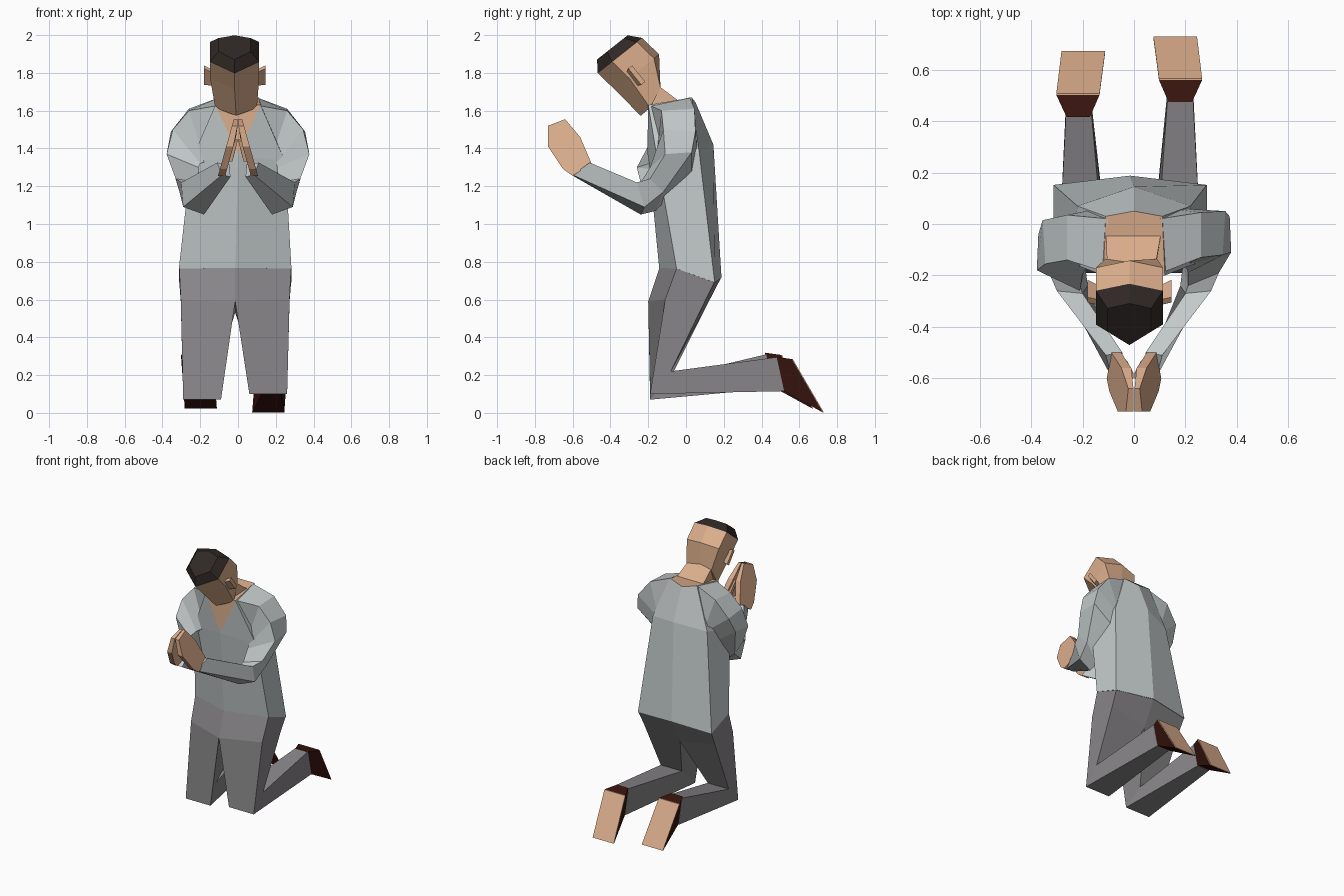
import bpy, bmesh
from mathutils import Vector

if "Cube" in bpy.data.objects:
    bpy.data.objects.remove(bpy.data.objects["Cube"])


def material(name, rgb):
    m = bpy.data.materials.new(name)
    m.diffuse_color = (*rgb, 1)
    m.use_nodes = True
    m.node_tree.nodes["Principled BSDF"].inputs["Base Color"].default_value = m.diffuse_color
    return m


SHIRT = material("shirt_cloth", (0.54, 0.58, 0.58))
PANTS = material("trouser_cloth", (0.25, 0.24, 0.25))
SKIN = material("skin", (0.71, 0.42, 0.26))
HAIR = material("hair", (0.030, 0.022, 0.019))
SHOE = material("shoe_leather", (0.040, 0.007, 0.004))


def loft(name, rings, mat, start=True, end=True):
    """Flat-faced skin through rings that all have the same point count."""
    bm = bmesh.new()
    vs = [[bm.verts.new(p) for p in r] for r in rings]
    n = len(rings[0])
    for a, b in zip(vs, vs[1:]):
        for i in range(n):
            j = (i + 1) % n
            bm.faces.new((a[i], a[j], b[j], b[i]))
    if start:
        bm.faces.new(vs[0])
    if end and len(vs) > 1:
        bm.faces.new(vs[-1])
    bmesh.ops.recalc_face_normals(bm, faces=bm.faces)
    me = bpy.data.meshes.new(name)
    bm.to_mesh(me)
    bm.free()
    me.materials.append(mat)
    bpy.context.collection.objects.link(bpy.data.objects.new(name, me))


def place(rings, side, off=(0, 0, 0)):
    """Mirror rings to one side of the body, then shift them."""
    return [[(side * x + off[0], y + off[1], z + off[2]) for x, y, z in r] for r in rings]


def body_ring(front, side, back, spine, dx=0):
    """Six points: front centre, side, back corner, spine, and the mirrored pair."""
    pts = [(0, *front), side, back, (0, *spine)]
    pts += [(-p[0], p[1], p[2]) for p in (back, side)]
    return [(x + dx, y, z) for x, y, z in pts]


# Shirt torso, open at the collar
hem = body_ring((-.142, .768), (.298, -.05, .764), (.298, .152, .69), (.188, .714), -.015)
chest = body_ring((-.20, 1.36), (.25, -.15, 1.33), (.22, .07, 1.38), (.145, 1.42))
collar = body_ring((-.205, 1.37), (.12, -.20, 1.63), (.11, .03, 1.67), (.05, 1.645))
loft("shirt_torso", [hem, chest, collar], SHIRT, end=False)

# Bare skin in the V of the collar
loft("chest_skin", [[collar[i] for i in (0, 5, 1)]], SKIN)
loft("collar_skin", [collar[1:]], SKIN)

# Sleeves: outer back, outer front, inner front, inner back
ARM = [
    [(.10, .02, 1.67), (.12, -.185, 1.625), (.14, -.13, 1.35), (.14, .06, 1.40)],
    [(.26, .045, 1.61), (.26, -.13, 1.60), (.17, -.14, 1.33), (.19, .06, 1.40)],
    [(.355, .05, 1.49), (.345, -.12, 1.50), (.20, -.16, 1.32), (.21, .05, 1.38)],
    [(.372, .03, 1.38), (.378, -.11, 1.37), (.21, -.19, 1.30), (.22, .03, 1.27)],
    [(.31, -.12, 1.17), (.33, -.19, 1.24), (.21, -.24, 1.22), (.19, -.16, 1.07)],
    [(.29, -.22, 1.09), (.30, -.26, 1.22), (.20, -.27, 1.20), (.18, -.24, 1.05)],
    [(.085, -.60, 1.26), (.11, -.51, 1.325), (.045, -.50, 1.315), (.04, -.59, 1.25)],
]
SHOULDER_SWING = {1: (0, -.01, 0), 2: (0, -.035, 0), 3: (0, -.07, 0)}

# Palm and thumb outlines seen from the side (y, z)
PALM = [(-.50, 1.32), (-.60, 1.255), (-.65, 1.29), (-.73, 1.41),
        (-.73, 1.52), (-.64, 1.555), (-.56, 1.46)]
THUMB = [(-.53, 1.34), (-.57, 1.33), (-.60, 1.44), (-.58, 1.45)]


def palm_ring(outline, depth):
    """Hand lies on a plane leaning out from the fingertips to the wrist."""
    return [(max(.002, .022 + .28 * (1.555 - z) - depth), y, z) for y, z in outline]


# Trouser legs: outer front, inner front, inner back, outer back
THIGH = [
    [(.296, -.05, .764), (0, -.14, .768), (0, .185, .714), (.296, .15, .69)],
    [(.288, -.11, .60), (0, -.20, .59), (0, .09, .53), (.288, .10, .59)],
]
KNEE = [(.26, -.19, .10), (.06, -.19, .10), (.09, -.08, .22), (.26, -.08, .22)]
CALF = [(.23, .52, .115), (.13, .52, .115), (.13, .48, .295), (.23, .48, .295)]
ANKLE = [(.226, .51, .12), (.134, .51, .12), (.134, .475, .297), (.226, .475, .297)]
SOLE = [(.245, .725, .002), (.075, .725, .002), (.097, .56, .285), (.265, .56, .285)]
SOLE_OUT = [(x, y + .005, z) for x, y, z in SOLE]

for nm, s in (("right", 1), ("left", -1)):
    sleeve = []
    for i, r in enumerate(ARM):
        swing = SHOULDER_SWING.get(i, (0, 0, 0)) if s < 0 else (0, 0, 0)
        sleeve += place([r], s, swing)
    loft(nm + "_sleeve", sleeve, SHIRT)
    loft(nm + "_hand", place([palm_ring(PALM, .038), palm_ring(PALM, 0)], s), SKIN)
    loft(nm + "_thumb", place([palm_ring(THUMB, .055), palm_ring(THUMB, .03)], s), SKIN)
    knee = (0, 0, 0) if s > 0 else (-.03, 0, -.03)
    calf = (0, 0, 0) if s > 0 else (-.035, -.055, .015)
    foot = (0, 0, 0) if s > 0 else (-.037, -.058, .022)
    loft(nm + "_trouser_leg", place(THIGH, s, (-.015, 0, 0)) + place([KNEE], s, knee)
         + place([CALF], s, calf), PANTS)
    loft(nm + "_shoe", place([ANKLE, SOLE], s, foot), SHOE)
    loft(nm + "_sole", place([SOLE, SOLE_OUT], s, foot), SKIN)

# Head, bowed forward: rings lie across a tilted axis
FWD = Vector((0, -.784, -.62))
UP = Vector((0, -.62, .784))
X = Vector((1, 0, 0))


def head_ring(y, z, depth, w):
    c = Vector((-.018, y, z))
    pts = ((0, 1), (w, .35), (w, -.77), (0, -1), (-w, -.77), (-w, .35))
    return [c + X * px + FWD * depth * f for px, f in pts]


brow = head_ring(-.35, 1.892, .150, .13)
jaw = [(-.01, -.24, 1.573), (.10, -.19, 1.615), (.09, -.135, 1.72),
       (-.015, -.15, 1.735), (-.11, -.135, 1.72), (-.12, -.19, 1.615)]
loft("head", [[Vector(p) for p in jaw], head_ring(-.26, 1.805, .150, .13), brow], SKIN)
loft("hair", [brow, head_ring(-.39, 1.935, .103, .085)], HAIR)

# Neck
loft("neck", [[(.09, -.15, 1.53), (.11, -.01, 1.63), (-.11, -.01, 1.63), (-.09, -.15, 1.53)],
              [(.07, -.21, 1.65), (.085, -.15, 1.735), (-.105, -.15, 1.735), (-.09, -.21, 1.65)]],
     SKIN)


# Ears, flared slabs on the sides of the head
def ear_ring(side, x, f, h):
    base = Vector((-.018 + side * x, -.265, 1.785))
    return [base + FWD * (f + df) + UP * da
            for df, da in ((.013, h), (.013, -h), (-.013, -h), (-.013, h))]


for nm, s in (("right_ear", 1), ("left_ear", -1)):
    loft(nm, [ear_ring(s, .12, .015, .045), ear_ring(s, .163, -.005, .055)], SKIN)
